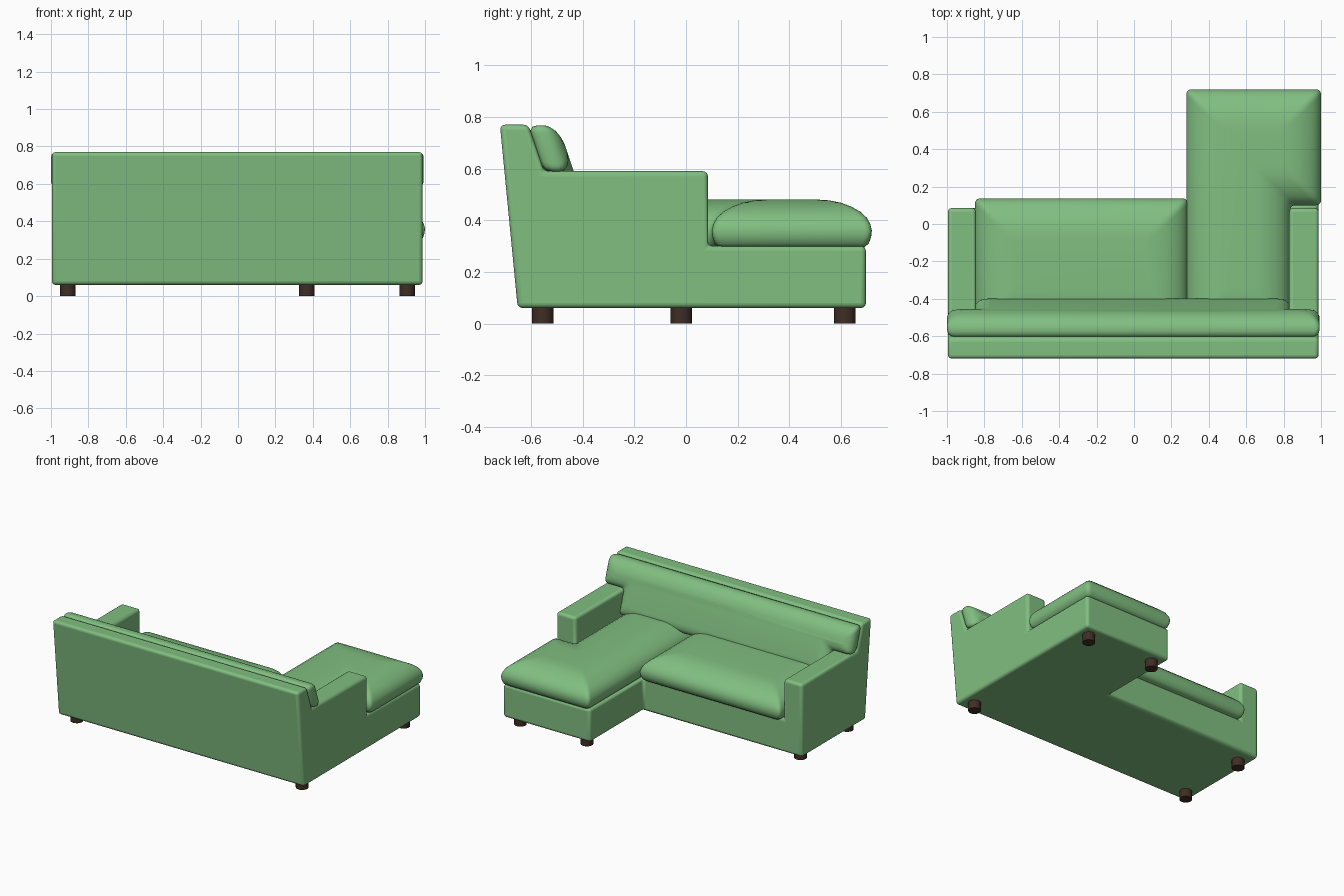
import bpy, bmesh, math
from mathutils import Vector

if "Cube" in bpy.data.objects:
    bpy.data.objects.remove(bpy.data.objects["Cube"])


def material(name, rgb):
    m = bpy.data.materials.new(name)
    m.diffuse_color = (*rgb, 1)
    m.use_nodes = True
    m.node_tree.nodes["Principled BSDF"].inputs["Base Color"].default_value = m.diffuse_color
    return m


GREEN = material("green fabric", (0.22, 0.52, 0.22))
BROWN = material("dark wood", (0.05, 0.026, 0.018))


def finish(bm, name, mat, angle):
    bmesh.ops.recalc_face_normals(bm, faces=bm.faces)
    me = bpy.data.meshes.new(name)
    bm.to_mesh(me)
    bm.free()
    me.materials.append(mat)
    ob = bpy.data.objects.new(name, me)
    bpy.context.collection.objects.link(ob)
    bpy.ops.object.select_all(action='DESELECT')
    ob.select_set(True)
    bpy.context.view_layer.objects.active = ob
    bpy.ops.object.shade_smooth_by_angle(angle=math.radians(angle))
    return ob


def back_slope(z):
    # y of the leaning inner face of the backrest
    return -0.61 + (0.77 - z) / 3


# Frame: one shell from filled cells, with a leaning backrest
XS = [-0.995, -0.845, 0.285, 0.83, 0.987]
ZS = [0.06, 0.30, 0.59, 0.77]


def y_at(j, k):
    z = ZS[k]
    return [-0.652 - (z - 0.06) * 0.097, back_slope(z), 0.085, 0.697][j]


def filled(i, j, k):
    if not (0 <= i < 4 and 0 <= j < 3 and 0 <= k < 3):
        return False
    if j == 0:
        return True                          # backrest
    if j == 1:
        return k == 0 or (k == 1 and i in (0, 3))   # base and arms
    return k == 0 and i >= 2                 # chaise base


bm = bmesh.new()
verts = {}


def lattice(c):
    if c not in verts:
        i, j, k = c
        verts[c] = bm.verts.new((XS[i], y_at(j, k), ZS[k]))
    return verts[c]


for i in range(4):
    for j in range(3):
        for k in range(3):
            if not filled(i, j, k):
                continue
            for axis in range(3):
                for side in (0, 1):
                    n = [i, j, k]
                    n[axis] += 2 * side - 1
                    if filled(*n):
                        continue
                    quad = []
                    for a, b in ((0, 0), (1, 0), (1, 1), (0, 1)):
                        c = [i, j, k]
                        c[axis] += side
                        c[(axis + 1) % 3] += a
                        c[(axis + 2) % 3] += b
                        quad.append(lattice(tuple(c)))
                    bm.faces.new(quad)
bmesh.ops.recalc_face_normals(bm, faces=bm.faces)
bmesh.ops.dissolve_limit(bm, angle_limit=0.02, verts=bm.verts, edges=bm.edges)
frame = finish(bm, "sofa_frame", GREEN, 40)
bev = frame.modifiers.new("soft edges", 'BEVEL')
bev.width, bev.segments = 0.02, 4
bev.limit_method, bev.angle_limit = 'ANGLE', math.radians(30)


# Cushions: rounded, inset copies of an outline stacked along a profile
def ring(outline, inset, r=0.03, steps=5):
    pts = [Vector(p) for p in outline]
    n = len(pts)
    corners = []
    for i in range(n):
        d1 = (pts[i] - pts[i - 1]).normalized()
        d2 = (pts[(i + 1) % n] - pts[i]).normalized()
        n1, n2 = Vector((-d1.y, d1.x)), Vector((-d2.y, d2.x))
        corners.append((pts[i] + (n1 + n2) * inset / (1 + n1.dot(n2)), d1, d2))
    out = []
    for p, d1, d2 in corners:
        a, b = p - d1 * r, p + d2 * r
        for s in range(steps + 1):
            t = s / steps
            out.append(a * (1 - t) ** 2 + p * 2 * t * (1 - t) + b * t * t)
    return out


def cushion(name, outline, profile, place):
    bm = bmesh.new()
    rings = [[bm.verts.new(place(p, h)) for p in ring(outline, inset)]
             for inset, h in profile]
    for a, b in zip(rings, rings[1:]):
        for i in range(len(a)):
            j = (i + 1) % len(a)
            bm.faces.new((a[i], a[j], b[j], b[i]))
    bm.faces.new(rings[0])
    bm.faces.new(rings[-1])
    return finish(bm, name, GREEN, 60)


SEAT = [(0.03, 0.295), (0.012, 0.31), (0.003, 0.335), (0, 0.36), (0.006, 0.385),
        (0.02, 0.41), (0.045, 0.433), (0.08, 0.453), (0.12, 0.468),
        (0.165, 0.477), (0.21, 0.48)]


def flat(p, h):
    return (p.x, p.y, h)


def leaning(p, h):
    return (p.x, back_slope(p.y) + h, p.y)


cushion("seat_cushion", [(-0.85, -0.57), (0.287, -0.57), (0.287, 0.137), (-0.85, 0.137)],
        SEAT, flat)
cushion("chaise_cushion", [(0.28, -0.57), (0.835, -0.57), (0.835, 0.1), (1.0, 0.1),
                           (1.0, 0.72), (0.28, 0.72)], SEAT, flat)

BACK = [(0.02, 0.0), (0.006, 0.012), (0, 0.035), (0, 0.06), (0.007, 0.08),
        (0.022, 0.097), (0.045, 0.109), (0.075, 0.115)]
cushion("back_cushion", [(-0.85, 0.42), (0.835, 0.42), (0.835, 0.588), (0.993, 0.588),
                         (0.993, 0.768), (-1.0, 0.768), (-1.0, 0.588), (-0.85, 0.588)],
        BACK, leaning)

# Legs: short round feet
for n, (x, y) in enumerate([(-0.91, -0.555), (0.905, -0.555), (-0.91, -0.018),
                            (0.367, 0.615), (0.905, 0.615)], 1):
    bm = bmesh.new()
    bmesh.ops.create_cone(bm, cap_ends=True, segments=24, radius1=0.042,
                          radius2=0.042, depth=0.07)
    bmesh.ops.translate(bm, verts=bm.verts, vec=(x, y, 0.035))
    finish(bm, f"leg_{n}", BROWN, 40)
